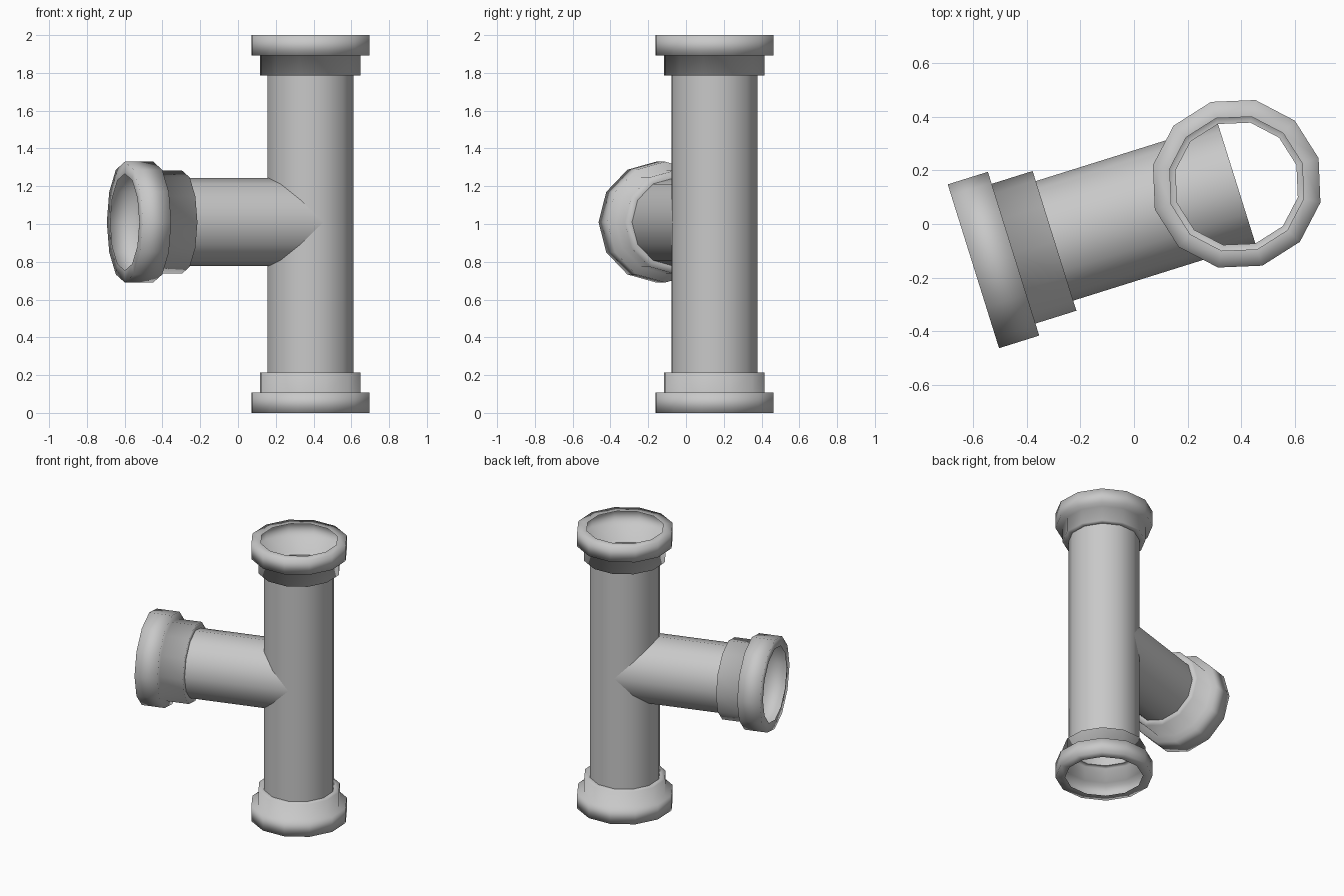
import bpy, bmesh
from math import pi, sin, cos, radians
from mathutils import Matrix, Vector

cube = bpy.data.objects.get("Cube")
if cube:
    bpy.data.objects.remove(cube, do_unlink=True)

SIDES = 12
TURN = radians(17.4)
PIPE_R, RING_R, RIM_R, MOUTH_R = 0.2335, 0.273, 0.32, 0.256
CENTRE = Vector((0.383, 0.15, 0))
BRANCH_Z, BRANCH_END = 1.01, 1.029

grey = bpy.data.materials.new("pipe grey")
grey.use_nodes = True
colour = (0.58, 0.58, 0.58, 1)
grey.diffuse_color = colour
grey.node_tree.nodes["Principled BSDF"].inputs["Base Color"].default_value = colour


def lathe(name, profile, matrix):
    """Open twelve-sided shell from (radius, height) points."""
    bm = bmesh.new()
    rings = [[bm.verts.new((r * cos(2 * pi * k / SIDES), r * sin(2 * pi * k / SIDES), h))
              for k in range(SIDES)] for r, h in profile]
    for low, high in zip(rings, rings[1:]):
        for k in range(SIDES):
            n = (k + 1) % SIDES
            bm.faces.new((low[k], low[n], high[n], high[k])).smooth = True
    mesh = bpy.data.meshes.new(name)
    bm.to_mesh(mesh)
    bm.free()
    mesh.materials.append(grey)
    obj = bpy.data.objects.new(name, mesh)
    obj.matrix_world = matrix
    bpy.context.collection.objects.link(obj)


def collar(name, matrix, end, ring, rim):
    """Stepped socket: narrow ring, wide rim, open mouth."""
    start, step = end - ring - rim, end - rim
    lathe(name, [(PIPE_R, start), (RING_R, start), (RING_R, step),
                 (RIM_R, step), (RIM_R, end), (MOUTH_R, end)], matrix)


turn = Matrix.Rotation(TURN, 4, 'Z')
up = Matrix.Translation(CENTRE + Vector((0, 0, 1))) @ turn
down = up @ Matrix.Rotation(pi, 4, 'X')
side = (Matrix.Translation(CENTRE + Vector((0, 0, BRANCH_Z))) @ turn
        @ Matrix.Rotation(-pi / 2, 4, 'Y'))

# Main upright pipe with a socket at each end
lathe("main_pipe", [(PIPE_R, -0.785), (PIPE_R, 0.785)], up)
collar("top_collar", up, 1.0, 0.108, 0.107)
collar("bottom_collar", down, 1.0, 0.108, 0.107)

# Side branch, running from the main axis to its own socket
lathe("branch_pipe", [(PIPE_R, 0), (PIPE_R, BRANCH_END - 0.317)], side)
collar("branch_collar", side, BRANCH_END, 0.16, 0.157)
